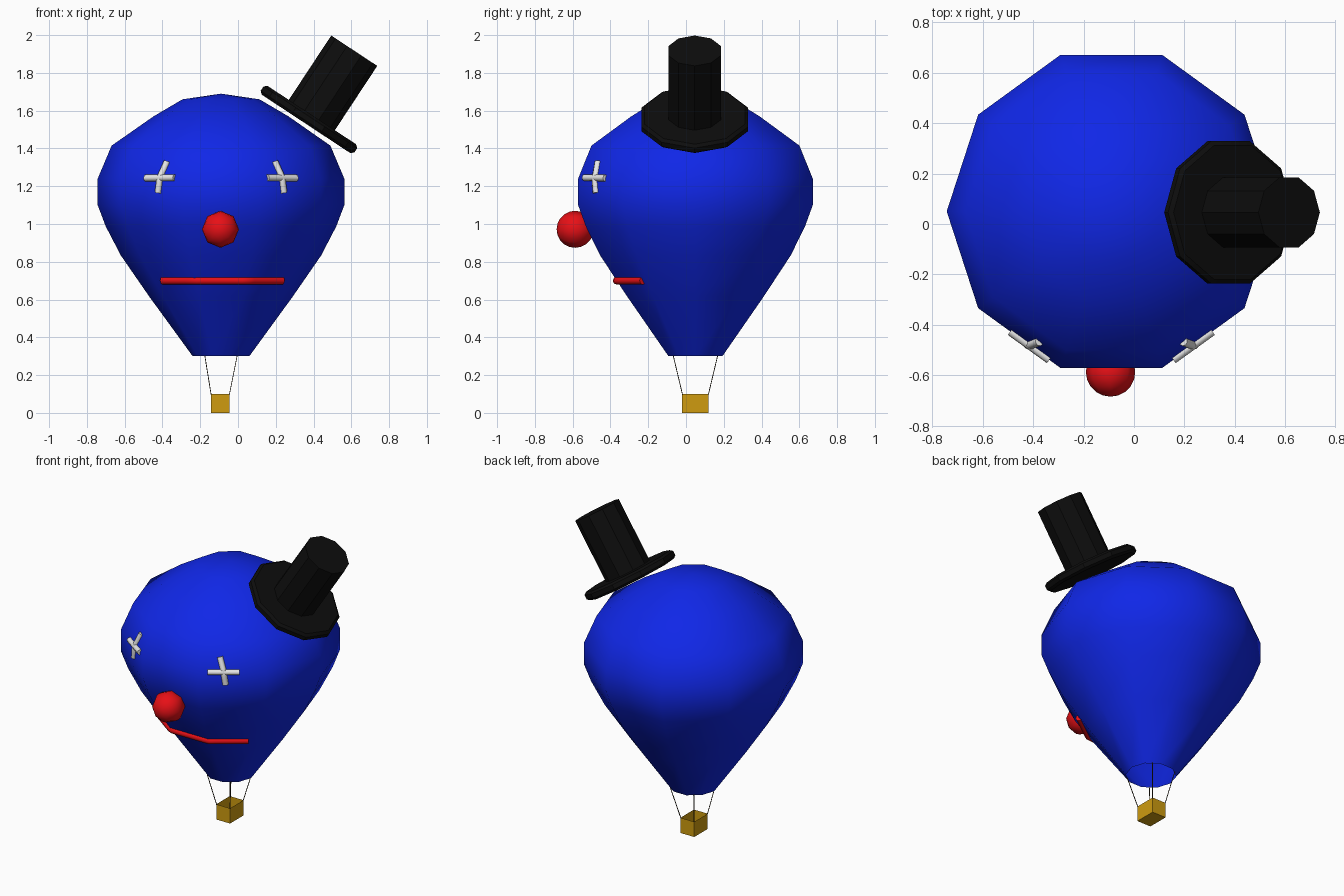
import bpy, bmesh, math
from mathutils import Vector
from mathutils.bvhtree import BVHTree

if "Cube" in bpy.data.objects:
    bpy.data.objects.remove(bpy.data.objects["Cube"])

CX, CY = -0.09, 0.05  # balloon axis


def material(name, rgb):
    m = bpy.data.materials.new(name)
    m.diffuse_color = (*rgb, 1)
    m.use_nodes = True
    m.node_tree.nodes["Principled BSDF"].inputs["Base Color"].default_value = m.diffuse_color
    return m


BLUE = material("blue", (0.005, 0.02, 0.8))
RED = material("red", (0.8, 0.005, 0.008))
WHITE = material("white", (0.8, 0.8, 0.8))
BLACK = material("black", (0.004, 0.004, 0.004))
STRAW = material("straw", (0.62, 0.33, 0.005))
ROPE = material("rope", (0.05, 0.035, 0.015))


def add(name, bm, mat, smooth=40):
    bmesh.ops.recalc_face_normals(bm, faces=bm.faces)
    me = bpy.data.meshes.new(name)
    bm.to_mesh(me)
    bm.free()
    me.materials.append(mat)
    if smooth:
        me.shade_smooth()
        me.set_sharp_from_angle(angle=math.radians(smooth))
    ob = bpy.data.objects.new(name, me)
    bpy.context.collection.objects.link(ob)
    return ob


def lathe(profile, n=10):
    """Revolve (radius, height) points around z; zero radius makes a pole."""
    bm = bmesh.new()
    rings = []
    for r, z in profile:
        k = n if r > 0 else 1
        rings.append([bm.verts.new((r * math.cos(2 * math.pi * i / n),
                                    r * math.sin(2 * math.pi * i / n), z)) for i in range(k)])
    for a, b in zip(rings, rings[1:]):
        for i in range(n):
            j = (i + 1) % n
            quad = [a[i % len(a)], a[j % len(a)], b[j % len(b)], b[i % len(b)]]
            bm.faces.new(list(dict.fromkeys(quad)))
    return bm


def tube(name, strokes, radius, mat, res=2):
    """Round rod along each list of points."""
    cu = bpy.data.curves.new(name, 'CURVE')
    cu.dimensions = '3D'
    cu.bevel_depth = radius
    cu.bevel_resolution = res
    cu.use_fill_caps = True
    for pts in strokes:
        s = cu.splines.new('POLY')
        s.points.add(len(pts) - 1)
        for p, co in zip(s.points, pts):
            p.co = (*co, 1)
    cu.materials.append(mat)
    ob = bpy.data.objects.new(name, cu)
    bpy.context.collection.objects.link(ob)
    return ob


# Balloon envelope, open at the bottom
bm = lathe([(0.15, 0.30), (0.38, 0.616), (0.53, 0.833), (0.61, 0.987), (0.653, 1.10),
            (0.653, 1.24), (0.579, 1.415), (0.357, 1.57), (0.204, 1.66), (0, 1.69)])
bmesh.ops.translate(bm, verts=bm.verts, vec=(CX, CY, 0))
tree = BVHTree.FromBMesh(bm)
add("balloon", bm, BLUE, 60)


def on_balloon(a, b, n=14):
    """Straight front-view stroke from a to b (x, z), laid on the balloon."""
    pts = []
    for i in range(n + 1):
        x, z = (a[k] + (b[k] - a[k]) * i / n for k in (0, 1))
        pts.append(tree.ray_cast(Vector((x, -3, z)), Vector((0, 1, 0)))[0])
    return pts


# Cross eyes, mirrored about the balloon axis
for side, name in ((-1, "left_eye"), (1, "right_eye")):
    def p(dx, z):
        return (CX + side * dx, z)
    tube(name, [on_balloon(p(0.40, 1.243), p(0.245, 1.245)),
                on_balloon(p(0.333, 1.165), p(0.323, 1.245), 4)
                + on_balloon(p(0.323, 1.245), p(0.285, 1.33), 4)[1:]], 0.018, WHITE)

# Mouth
tube("mouth", [on_balloon((-0.40, 0.70), (0.235, 0.70), 24)], 0.021, RED)

# Nose, pole facing forward
bm = bmesh.new()
bmesh.ops.create_uvsphere(bm, u_segments=8, v_segments=10, radius=0.098)
nose = add("nose", bm, RED, 60)
nose.rotation_euler = (math.pi / 2, 0, 0)
nose.location = (-0.093, -0.587, 0.972)

# Tilted top hat
hat = add("hat", lathe([(0, 0), (0.28, 0), (0.297, 0.014), (0.297, 0.042), (0.28, 0.056),
                        (0.146, 0.056), (0.146, 0.464), (0, 0.464)]), BLACK, 35)
hat.rotation_euler = (0, math.radians(33.4), 0)
hat.location = (0.36, 0.046, 1.53)

# Open basket
bm = bmesh.new()
bmesh.ops.create_cube(bm, size=1)
bmesh.ops.delete(bm, geom=[f for f in bm.faces if f.normal.z > 0.5], context='FACES_ONLY')
for v in bm.verts:
    v.co = (v.co.x * 0.10 - 0.094, v.co.y * 0.14 + CY, (v.co.z + 0.5) * 0.10)
add("basket", bm, STRAW, 0)

# Ropes from basket corners to the balloon rim
tube("ropes", [[(-0.094 + sx * 0.048, CY + sy * 0.068, 0.095),
                (CX + sx * 0.086, CY + sy * 0.118, 0.305)]
               for sx in (-1, 1) for sy in (-1, 1)], 0.0025, ROPE, 0)
